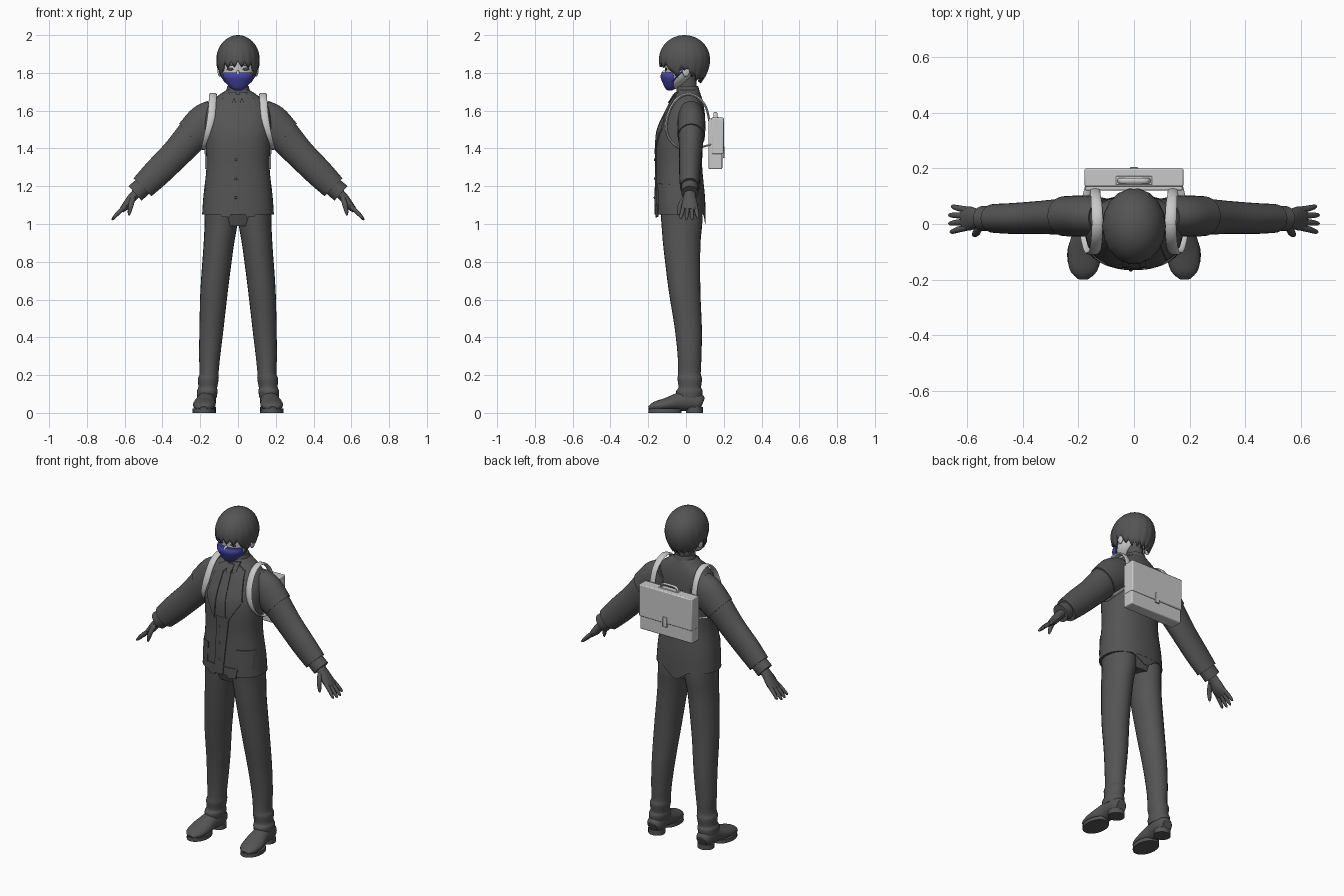
import bpy, bmesh, math
from mathutils import Vector

cube = bpy.data.objects.get("Cube")
if cube:
    bpy.data.objects.remove(cube, do_unlink=True)


def material(name, r, g, b):
    m = bpy.data.materials.new(name)
    m.use_nodes = True
    m.diffuse_color = (r, g, b, 1)
    m.node_tree.nodes["Principled BSDF"].inputs["Base Color"].default_value = (r, g, b, 1)
    return m


CHARCOAL = material("charcoal", .09, .09, .09)
GREY = material("bag_grey", .58, .58, .58)
PALE = material("pale_face", .6, .6, .6)
BLUE = material("mask_blue", .06, .06, .36)
X, Y, Z = Vector((1, 0, 0)), Vector((0, 1, 0)), Vector((0, 0, 1))


def finish(name, bm, mat, angle=40):
    bmesh.ops.recalc_face_normals(bm, faces=bm.faces)
    me = bpy.data.meshes.new(name)
    bm.to_mesh(me)
    bm.free()
    me.materials.append(mat)
    ob = bpy.data.objects.new(name, me)
    bpy.context.collection.objects.link(ob)
    bpy.ops.object.select_all(action='DESELECT')
    ob.select_set(True)
    bpy.context.view_layer.objects.active = ob
    bpy.ops.object.shade_smooth_by_angle(angle=math.radians(angle))
    return ob


def smooth_path(secs, steps=4):
    """Catmull-Rom through sections (x, y, z, half width, half depth)."""
    out = []
    for i in range(len(secs) - 1):
        a, b, c, d = (secs[max(0, min(len(secs) - 1, j))] for j in range(i - 1, i + 3))
        for k in range(steps):
            t = k / steps
            out.append([.5 * (2 * q + (r - p) * t + (2 * p - 5 * q + 4 * r - s) * t * t
                              + (3 * q - p - 3 * r + s) * t ** 3) for p, q, r, s in zip(a, b, c, d)])
    return out + [list(secs[-1])]


def loft(name, secs, mat=CHARCOAL, side=1, flat=True, ref=Y, n=24, power=1, steps=4):
    """Oval rings along a path, with level rings when flat."""
    secs = smooth_path(secs, steps)
    pts = [Vector((s[0] * side, s[1], s[2])) for s in secs]
    bm, rings = bmesh.new(), []
    for i, s in enumerate(secs):
        t = Z if flat else (pts[min(i + 1, len(pts) - 1)] - pts[max(i - 1, 0)]).normalized()
        v = ref.cross(t).normalized()
        u = t.cross(v)
        ring = []
        for k in range(n):
            a = math.tau * k / n
            c, d = (math.copysign(abs(w) ** power, w) for w in (math.cos(a), math.sin(a)))
            ring.append(bm.verts.new(pts[i] + v * c * s[3] + u * d * s[4]))
        rings.append(ring)
    for p, q in zip(rings, rings[1:]):
        for k in range(n):
            j = (k + 1) % n
            bm.faces.new((p[k], p[j], q[j], q[k]))
    bm.faces.new(rings[0])
    bm.faces.new(rings[-1])
    return finish(name, bm, mat)


def box(name, lo, hi, mat=GREY, bevel=.006):
    bm = bmesh.new()
    bmesh.ops.create_cube(bm, size=1)
    for v in bm.verts:
        v.co = [(l + h) / 2 + c * (h - l) for l, h, c in zip(lo, hi, v.co)]
    ob = finish(name, bm, mat)
    mod = ob.modifiers.new("bevel", 'BEVEL')
    mod.width, mod.segments = bevel, 2
    return ob


def ball(name, centre, size, mat):
    bm = bmesh.new()
    bmesh.ops.create_uvsphere(bm, u_segments=20, v_segments=12, radius=1)
    for v in bm.verts:
        v.co = [c + p * s for c, p, s in zip(centre, v.co, size)]
    return finish(name, bm, mat)


# Jacket body
TORSO = [(0, -.028, 1.05, .19, .132), (0, -.03, 1.15, .183, .13), (0, -.036, 1.3, .167, .122),
         (0, -.035, 1.42, .172, .125), (0, -.025, 1.5, .176, .126), (0, -.008, 1.58, .175, .108),
         (0, .003, 1.64, .152, .088), (0, .01, 1.68, .105, .07), (0, .012, 1.71, .06, .056)]
BULGE = .88
loft("jacket", TORSO, power=BULGE, n=40)
DENSE = smooth_path(TORSO, 10)


def torso_y(x, z, way):
    s = min(DENSE, key=lambda d: abs(d[2] - z))
    f = max(0, 1 - min(1, abs(x) / s[3]) ** (2 / BULGE)) ** (BULGE / 2)
    return s[1] + way * f * s[4]


def plate(name, corners, side=1, way=-1, thick=.006, mat=CHARCOAL, n=8):
    """Thin cloth panel laid on the jacket, from four x, z corners."""
    a, b, c, d = (Vector(p) for p in corners)
    bm, grid = bmesh.new(), []
    for i in range(n + 1):
        row = []
        for j in range(n + 1):
            p = a.lerp(b, i / n).lerp(d.lerp(c, i / n), j / n)
            row.append((p.x * side, torso_y(p.x, p.y, way), p.y))
        grid.append(row)
    layers = [[[bm.verts.new((x, y + way * o, z)) for x, y, z in r] for r in grid] for o in (-.004, thick)]
    for g in layers:
        for i in range(n):
            for j in range(n):
                bm.faces.new((g[i][j], g[i + 1][j], g[i + 1][j + 1], g[i][j + 1]))
    rim = [(i, 0) for i in range(n)] + [(n, j) for j in range(n)] \
        + [(i, n) for i in range(n, 0, -1)] + [(0, j) for j in range(n, 0, -1)]
    g, h = layers
    for (i, j), (k, l) in zip(rim, rim[1:] + rim[:1]):
        bm.faces.new((g[i][j], g[k][l], h[k][l], h[i][j]))
    return finish(name, bm, mat)


plate("front_overlap", [(-.03, 1.4), (.05, 1.4), (.012, 1.05), (-.045, 1.05)])
plate("tie_blade", [(-.014, 1.65), (.014, 1.65), (.028, 1.4), (-.028, 1.4)], thick=.004)
plate("tie_knot", [(-.024, 1.685), (.024, 1.685), (.014, 1.64), (-.014, 1.64)], thick=.012)
plate("shirt_tail", [(-.1, 1.06), (.1, 1.06), (.012, 1.0), (-.012, 1.0)], way=1, thick=-.001)
for z in (1.34, 1.24, 1.14):
    ball("button", (-.012, torso_y(0, z, -1) - .007, z), (.007, .004, .007), CHARCOAL)
loft("collar", [(0, .012, 1.665, .075, .066), (0, .01, 1.71, .062, .06), (0, .008, 1.73, .056, .056)])
loft("neck", [(0, .012, 1.68, .045, .05), (0, .0, 1.8, .045, .05)])
loft("hips", [(0, -.024, .99, .12, .09), (0, -.026, 1.07, .165, .115)], power=BULGE)

for side, label in ((1, "left_"), (-1, "right_")):
    # Jacket trim
    plate(label + "lapel", [(.035, 1.69), (.09, 1.66), (.118, 1.5), (.045, 1.38)], side)
    plate(label + "collar_point", [(.006, 1.695), (.05, 1.7), (.045, 1.65), (.03, 1.64)], side, thick=.009)
    plate(label + "pocket", [(.1, 1.2), (.172, 1.2), (.172, 1.1), (.1, 1.1)], side, thick=.003)
    plate(label + "pocket_flap", [(.095, 1.215), (.172, 1.21), (.176, 1.175), (.095, 1.18)], side)
    plate(label + "hem_corner", [(.015, 1.1), (.1, 1.1), (.09, 1.04), (.045, 1.035)], side, thick=.004)

    # Sleeve, shoulder cap, cuff
    loft(label + "sleeve", [(.1, .025, 1.59, .075, .066), (.17, .028, 1.535, .1, .07), (.23, .027, 1.48, .09, .068),
                            (.33, .024, 1.37, .079, .06), (.43, .02, 1.27, .075, .056),
                            (.505, .02, 1.195, .067, .052)], side=side, flat=False)
    loft(label + "shoulder_cap", [(.11, .026, 1.585, .085, .067), (.17, .029, 1.535, .104, .074),
                                  (.25, .028, 1.463, .092, .072)], side=side, flat=False)
    loft(label + "cuff", [(.48, .02, 1.22, .05, .045), (.545, .02, 1.162, .052, .045)], side=side, flat=False)

    # Hand
    loft(label + "palm", [(.52, .02, 1.18, .026, .03), (.56, .02, 1.14, .024, .034), (.59, .02, 1.1, .022, .043),
                          (.617, .018, 1.072, .014, .04)], side=side, flat=False, n=16)
    for i, reach in enumerate((.92, 1, 1, .85)):
        y0, y1 = -.012 + i * .021, -.028 + i * .03
        loft(label + "finger", [(.6, y0, 1.09, .012, .012), (.6 + .035 * reach, y0 * .5 + y1 * .5, 1.09 - .032 * reach,
                                .011, .011), (.6 + .06 * reach, y1, 1.09 - .06 * reach, .008, .008),
                                (.6 + .068 * reach, y1, 1.09 - .069 * reach, .002, .002)],
             side=side, flat=False, n=10)
    loft(label + "thumb", [(.555, -.005, 1.14, .014, .014), (.567, -.03, 1.1, .014, .013),
                           (.575, -.038, 1.06, .009, .009), (.577, -.04, 1.045, .003, .003)],
         side=side, flat=False, n=10)

    # Trouser leg with gathered folds at the ankle
    loft(label + "trouser_leg", [(.088, -.025, 1.07, .088, .11), (.09, -.022, 1.0, .087, .108),
                                 (.103, -.022, .88, .08, .098), (.126, -.008, .65, .073, .084),
                                 (.14, .012, .45, .064, .072), (.15, .019, .3, .056, .063), (.153, .018, .21, .05, .06),
                                 (.157, .02, .18, .055, .065), (.16, .02, .135, .05, .06),
                                 (.163, .018, .115, .055, .07), (.165, .018, .08, .052, .066)], side=side)

    # Shoe
    loft(label + "shoe", [(.165, .088, .05, .03, .03), (.165, .07, .056, .046, .044), (.166, .02, .065, .055, .05),
                          (.17, -.03, .06, .05, .05), (.178, -.1, .045, .036, .06), (.182, -.165, .034, .025, .05),
                          (.183, -.197, .024, .01, .02)], side=side, flat=False, ref=X)
    loft(label + "sole", [(.18, -.112, 0, .061, .088), (.18, -.112, .022, .06, .087)], side=side, steps=1)
    loft(label + "heel", [(.165, .045, 0, .048, .045), (.165, .045, .03, .048, .045)], side=side, steps=1)

    # Bag strap
    loft(label + "bag_strap", [(.14, .125, 1.54, .006, .018), (.138, .105, 1.62, .006, .018),
                               (.134, .06, 1.672, .007, .02), (.132, 0, 1.686, .007, .02),
                               (.135, -.06, 1.648, .007, .02), (.143, -.1, 1.56, .007, .02),
                               (.162, -.098, 1.47, .006, .017), (.18, -.04, 1.405, .005, .014),
                               (.184, .04, 1.4, .005, .013), (.165, .13, 1.42, .005, .013)],
         GREY, side, flat=False, ref=X, n=12)

    # Ear, eye, brow, mask loops
    ball(label + "ear", (side * .097, .0, 1.81), (.011, .02, .03), PALE)
    ball(label + "eye", (side * .042, -.106, 1.82), (.018, .006, .007), CHARCOAL)
    ball(label + "brow", (side * .044, -.107, 1.842), (.022, .005, .003), CHARCOAL)
    for z in (1.8, 1.75):
        loft(label + "mask_loop", [(.066, -.075, z, .004, .004), (.09, -.04, z * .5 + .912, .004, .004),
                                   (.104, .008, 1.835, .004, .004)], BLUE, side, flat=False, n=8)

# Head and face mask
loft("face", [(0, -.075, 1.715, .022, .02), (0, -.06, 1.735, .052, .042), (0, -.042, 1.77, .08, .066),
              (0, -.028, 1.82, .092, .083), (0, -.02, 1.87, .095, .095), (0, -.012, 1.93, .08, .09)], PALE, n=32)
ball("nose", (0, -.115, 1.795), (.01, .016, .018), PALE)
loft("mask", [(0, -.085, 1.708, .018, .014), (0, -.08, 1.722, .042, .032), (0, -.075, 1.75, .066, .05),
              (0, -.075, 1.78, .08, .06), (0, -.075, 1.803, .076, .052)], BLUE, n=32)

# Hair shell with a jagged fringe, shorter above the ears
HAIRLINE = [(0, 1.845), (.85, 1.838), (1.05, 1.785), (1.3, 1.79), (1.5, 1.83), (1.8, 1.8), (2.2, 1.77), (3.2, 1.755)]


def hair_bottom(a):
    for (a0, z0), (a1, z1) in zip(HAIRLINE, HAIRLINE[1:]):
        if a <= a1:
            return z0 + (z1 - z0) * (a - a0) / (a1 - a0)


bm, N, K = bmesh.new(), 72, 14
top, columns = bm.verts.new((0, -.008, 2)), []
for i in range(N):
    a = math.tau * i / N
    clump = abs(i % 4 - 2) - 1
    low = hair_bottom(min(a, math.tau - a)) + clump * .014
    col = []
    for k in range(1, K + 1):
        t = k / K
        z = 2 - (2 - low) * t * t
        r = math.sqrt(1 - ((z - 1.87) / .13) ** 2) if z > 1.87 else 1 - .28 * ((1.87 - z) / .11) ** 2
        r *= 1 - .015 * clump * t * t
        col.append(bm.verts.new((.114 * r * math.sin(a), -.008 - .136 * r * math.cos(a), z)))
    columns.append(col)
for p, q in zip(columns, columns[1:] + columns[:1]):
    bm.faces.new((top, p[0], q[0]))
    for k in range(K - 1):
        bm.faces.new((p[k], p[k + 1], q[k + 1], q[k]))
hair = finish("hair", bm, CHARCOAL)
shell = hair.modifiers.new("thickness", 'SOLIDIFY')
shell.thickness, shell.offset = .012, -1

# Satchel worn on the back
box("bag_body", (-.176, .12, 1.29), (.176, .192, 1.558))
box("bag_flap", (-.178, .135, 1.37), (.178, .2, 1.563))
box("bag_clasp", (-.014, .195, 1.35), (.014, .205, 1.41), bevel=.002)
box("handle_base", (-.065, .14, 1.555), (.065, .172, 1.567), bevel=.003)
loft("bag_handle", [(-.055, .156, 1.56, .006, .01), (-.045, .156, 1.583, .006, .01), (0, .156, 1.587, .006, .01),
                    (.045, .156, 1.583, .006, .01), (.055, .156, 1.56, .006, .01)], GREY, flat=False, n=10)
